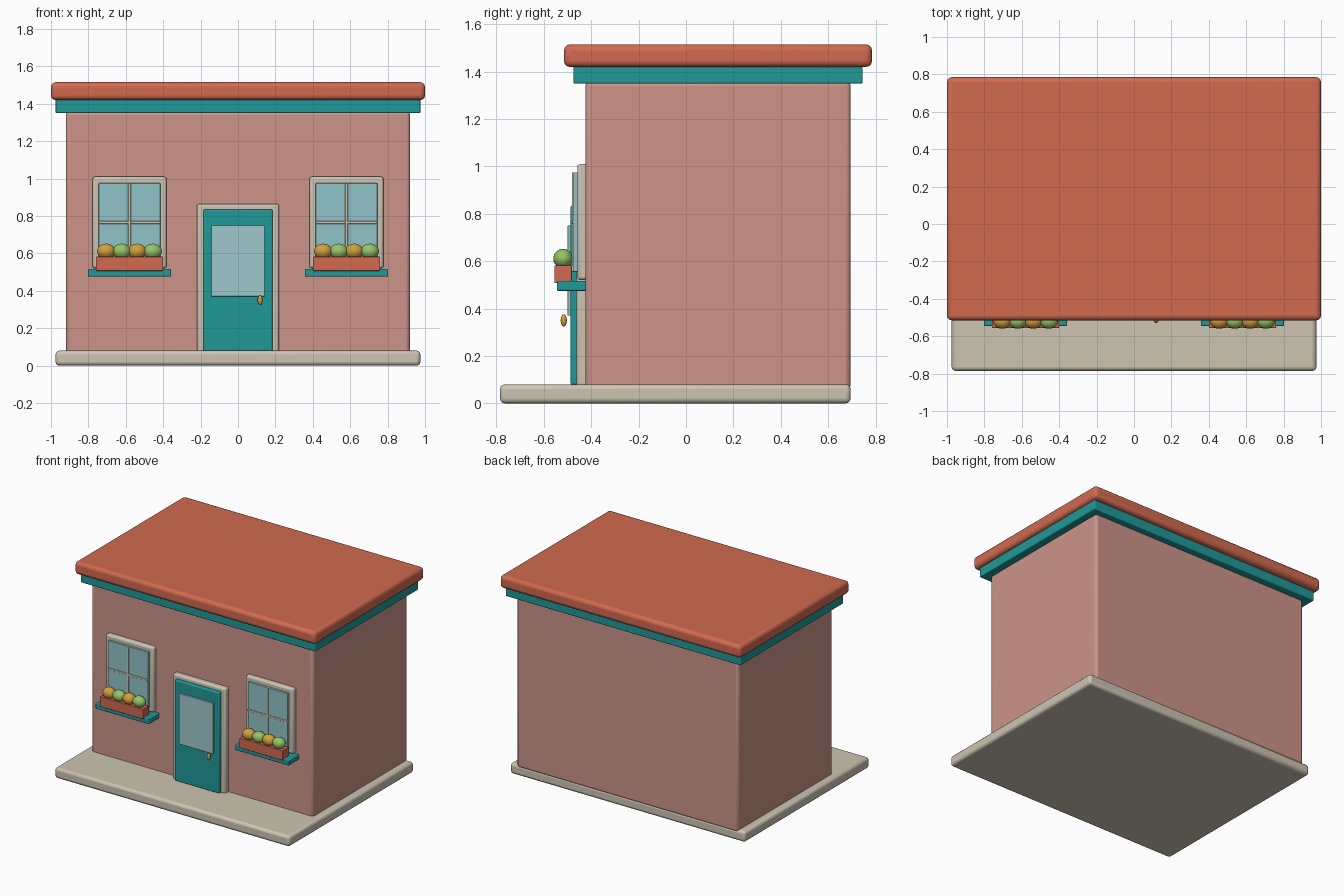
import bpy
import math

cube = bpy.data.objects.get("Cube")
if cube:
    bpy.data.objects.remove(cube, do_unlink=True)


def material(name, rgb):
    """Flat material from 0-255 sRGB values."""
    lin = []
    for c in rgb:
        c /= 255
        lin.append(c / 12.92 if c <= 0.04045 else ((c + 0.055) / 1.055) ** 2.4)
    m = bpy.data.materials.new(name)
    m.use_nodes = True
    m.diffuse_color = (*lin, 1)
    bsdf = m.node_tree.nodes["Principled BSDF"]
    bsdf.inputs["Base Color"].default_value = (*lin, 1)
    bsdf.inputs["Roughness"].default_value = 0.8
    return m


PINK = material("dusty pink wall", (204, 148, 138))
TERRACOTTA = material("terracotta", (209, 106, 80))
TEAL = material("teal paint", (33, 152, 152))
CREAM = material("cream stone", (205, 197, 178))
GLASS = material("window glass", (145, 196, 200))
DOOR_GLASS = material("door glass", (160, 201, 203))
GOLD = material("gold", (208, 160, 62))
GREEN = material("leaf green", (150, 196, 104))


def finish(obj, name, mat):
    obj.name = obj.data.name = name
    obj.data.materials.append(mat)
    bpy.ops.object.shade_smooth_by_angle(angle=math.radians(35))
    return obj


def box(name, mat, x, y, z, bevel=0.0):
    """Box between (min, max) pairs with rounded edges."""
    spans = (x, y, z)
    bpy.ops.mesh.primitive_cube_add(size=1, location=[(a + b) / 2 for a, b in spans])
    obj = bpy.context.object
    obj.scale = [b - a for a, b in spans]
    bpy.ops.object.transform_apply(location=False, rotation=False, scale=True)
    if bevel:
        mod = obj.modifiers.new("rounded edges", "BEVEL")
        mod.width = bevel
        mod.segments = 3
    return finish(obj, name, mat)


def ball(name, mat, centre, radii):
    bpy.ops.mesh.primitive_uv_sphere_add(segments=20, ring_count=12, radius=1, location=centre)
    bpy.context.object.scale = radii
    bpy.ops.object.transform_apply(location=False, rotation=False, scale=True)
    return finish(bpy.context.object, name, mat)


def span(centre, width):
    return (centre - width / 2, centre + width / 2)


# Building shell
box("ground_slab", CREAM, (-0.975, 0.975), (-0.785, 0.695), (0, 0.08), 0.02)
box("walls", PINK, (-0.92, 0.92), (-0.425, 0.695), (0.06, 1.36), 0.02)
box("cornice", TEAL, (-0.975, 0.975), (-0.475, 0.745), (1.35, 1.425), 0.006)
box("roof", TERRACOTTA, (-1, 1), (-0.515, 0.785), (1.42, 1.515), 0.025)

# Door
box("door_frame", CREAM, span(0, 0.44), (-0.463, -0.41), (0.07, 0.865), 0.014)
box("door", TEAL, span(0, 0.37), (-0.487, -0.45), (0.078, 0.835), 0.008)
box("door_pane", DOOR_GLASS, span(0, 0.285), (-0.5, -0.48), (0.37, 0.75), 0.002)
ball("door_handle", GOLD, (0.118, -0.516, 0.35), (0.013, 0.013, 0.026))

# Windows with flower boxes
for side, cx in (("right", -0.58), ("left", 0.58)):
    def part(name):
        return side + "_window_" + name

    box(part("frame"), CREAM, span(cx, 0.396), (-0.459, -0.41), (0.52, 1.01), 0.014)
    box(part("glass"), GLASS, span(cx, 0.33), (-0.475, -0.45), (0.555, 0.975), 0.002)
    box(part("upright_bar"), CREAM, span(cx, 0.015), (-0.482, -0.455), (0.555, 0.975), 0.003)
    box(part("cross_bar"), CREAM, span(cx, 0.33), (-0.481, -0.455), span(0.765, 0.015), 0.003)
    box(part("sill"), TEAL, span(cx, 0.445), (-0.545, -0.42), (0.475, 0.517), 0.006)
    box(part("planter"), TERRACOTTA, span(cx, 0.36), (-0.556, -0.482), (0.507, 0.582), 0.004)
    for i in range(4):
        ball(part("flower"), GREEN if i % 2 else GOLD,
             (cx + (i - 1.5) * 0.083, -0.519, 0.611), (0.049, 0.041, 0.041))
